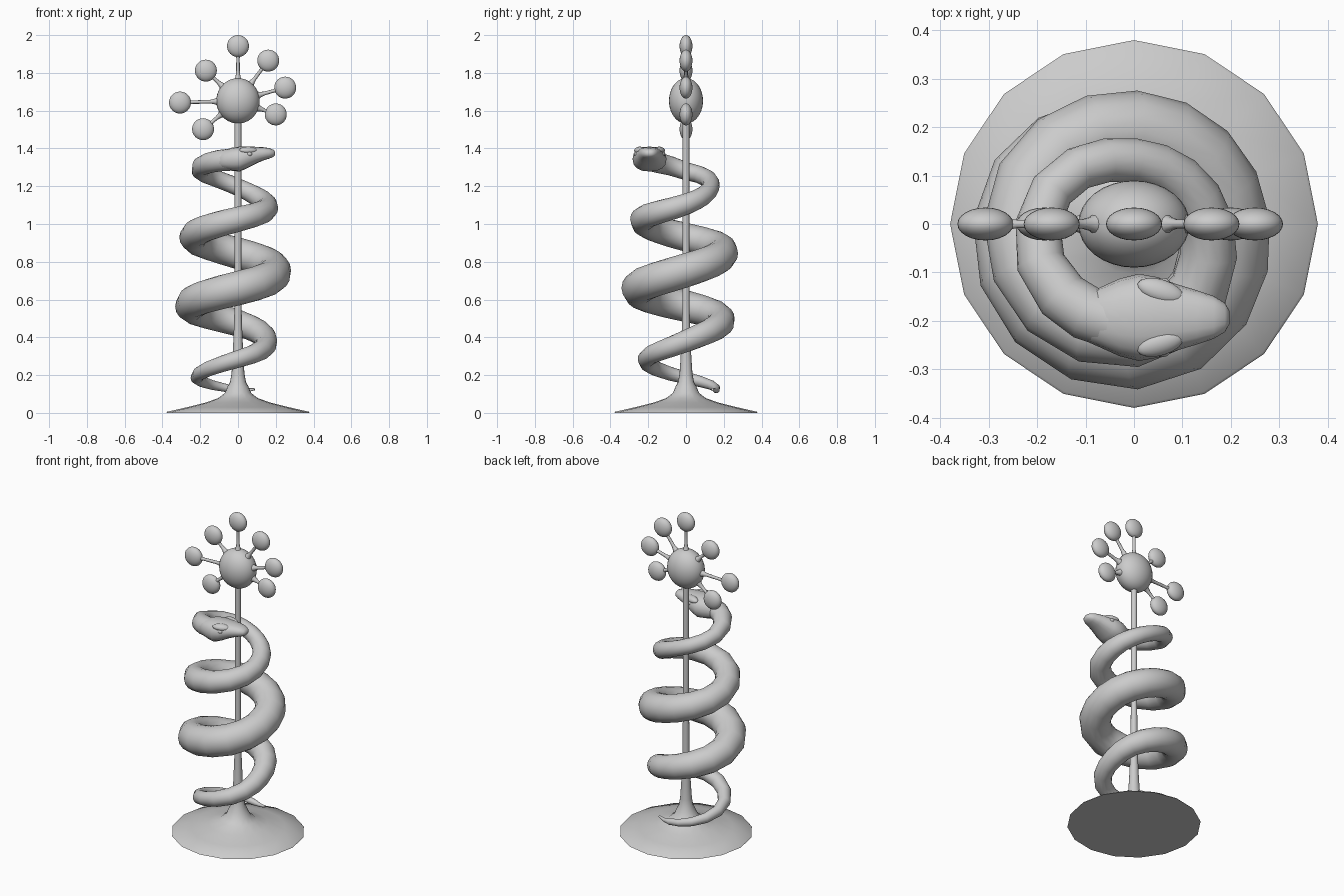
import bpy, bmesh
from math import sin, cos, pi, radians
from mathutils import Vector

if "Cube" in bpy.data.objects:
    bpy.data.objects.remove(bpy.data.objects["Cube"])


def loft(name, rings, angle=50):
    """Skin a list of equal-sized point rings and cap both ends."""
    bm = bmesh.new()
    vs = [[bm.verts.new(p) for p in ring] for ring in rings]
    n = len(rings[0])
    for a, b in zip(vs, vs[1:]):
        for i in range(n):
            j = (i + 1) % n
            bm.faces.new((a[i], a[j], b[j], b[i]))
    bm.faces.new(vs[0][::-1])
    bm.faces.new(vs[-1])
    bmesh.ops.recalc_face_normals(bm, faces=bm.faces)
    me = bpy.data.meshes.new(name)
    bm.to_mesh(me)
    bm.free()
    ob = bpy.data.objects.new(name, me)
    bpy.context.collection.objects.link(ob)
    smooth(ob, angle)
    return ob


def smooth(ob, angle=50):
    bpy.ops.object.select_all(action='DESELECT')
    ob.select_set(True)
    bpy.context.view_layer.objects.active = ob
    bpy.ops.object.shade_smooth_by_angle(angle=radians(angle))


def ring(c, u, v, a, b, n, power=1.0):
    """Ellipse (or squarer oval when power < 1) around c in the plane u, v."""
    pts = []
    for i in range(n):
        t = 2 * pi * i / n
        x, y = cos(t), sin(t)
        x = abs(x) ** power * (1 if x > 0 else -1)
        y = abs(y) ** power * (1 if y > 0 else -1)
        pts.append(c + u * a * x + v * b * y)
    return pts


def ball(name, loc, size, seg=24, rings=16):
    bpy.ops.mesh.primitive_uv_sphere_add(segments=seg, ring_count=rings, radius=1, location=loc)
    ob = bpy.context.object
    ob.name = name
    ob.scale = size
    smooth(ob, 80)
    return ob


X, Y, Z = Vector((1, 0, 0)), Vector((0, 1, 0)), Vector((0, 0, 1))

# Flared base running up into the pole
profile = [(0.38, 0), (0.375, 0.006), (0.27, 0.03), (0.17, 0.055), (0.105, 0.078), (0.07, 0.105),
           (0.055, 0.14), (0.042, 0.165), (0.034, 0.21), (0.028, 0.3), (0.02, 0.5), (0.018, 0.8),
           (0.018, 1.56)]
loft("base_and_pole", [ring(Z * z, X, Y, r, r, 16) for r, z in profile])

# Flattened core with balls on spokes
core = Vector((0, 0, 1.652))
ball("core", core, (0.115, 0.09, 0.12), 32, 20)
for x, z in [(0, 1.942), (0.16, 1.865), (0.25, 1.722), (0.2, 1.58),
             (-0.185, 1.502), (-0.307, 1.643), (-0.17, 1.812)]:
    tip = Vector((x, 0, z))
    ball("outer_ball", tip, (0.058, 0.034, 0.058))
    d = tip - core
    length = d.length
    d.normalize()
    side = d.cross(Y)
    stations = [(0.1, 0.026), (0.122, 0.015), (0.145, 0.01),
                (length - 0.065, 0.009), (length - 0.04, 0.014)]
    loft("spoke", [ring(core + d * s, side, Y, r, r, 10) for s, r in stations])

# Snake body: angle, distance from pole, height, thickness
keys = [(58, 0.165, 0.125, 0.006), (90, 0.16, 0.122, 0.018), (180, 0.218, 0.185, 0.033),
        (270, 0.21, 0.285, 0.046), (360, 0.15, 0.38, 0.058), (450, 0.185, 0.475, 0.07),
        (540, 0.25, 0.565, 0.083), (630, 0.252, 0.66, 0.09), (720, 0.192, 0.755, 0.089),
        (810, 0.193, 0.845, 0.083), (900, 0.236, 0.93, 0.075), (990, 0.23, 1.025, 0.066),
        (1080, 0.15, 1.105, 0.056), (1170, 0.131, 1.195, 0.046), (1260, 0.198, 1.28, 0.047),
        (1305, 0.21, 1.325, 0.055), (1338, 0.205, 1.34, 0.058)]
samples = []
for i in range(len(keys) - 1):
    p = [Vector(keys[min(max(k, 0), len(keys) - 1)]) for k in range(i - 1, i + 3)]
    steps = 4 if keys[i + 1][0] - keys[i][0] > 60 else 2
    for s in range(steps):
        t = s / steps
        h = (p[1] * 2 + (p[2] - p[0]) * t + (p[0] * 2 - p[1] * 5 + p[2] * 4 - p[3]) * t ** 2
             + (p[1] * 3 - p[0] - p[2] * 3 + p[3]) * t ** 3) * 0.5
        # keep the turning rate even across uneven key spacing
        h[0] = keys[i][0] + (keys[i + 1][0] - keys[i][0]) * t
        samples.append(h)
samples.append(Vector(keys[-1]))
path = [Vector((r * cos(radians(a)), r * sin(radians(a)), z)) for a, r, z, w in samples]
body = []
for i, c in enumerate(path):
    d = (path[min(i + 1, len(path) - 1)] - path[max(i - 1, 0)]).normalized()
    u = d.cross(Z).normalized()
    body.append(ring(c, u, u.cross(d), samples[i][3], samples[i][3], 16))
loft("snake_body", body)

# Snake head: x, centre height, half width, half height
head_keys = [(-0.12, 1.333, 0.04, 0.035), (-0.07, 1.34, 0.062, 0.052), (-0.03, 1.343, 0.08, 0.062),
             (0.01, 1.344, 0.09, 0.066), (0.05, 1.353, 0.083, 0.057), (0.09, 1.363, 0.068, 0.046),
             (0.13, 1.371, 0.056, 0.036), (0.165, 1.374, 0.044, 0.028), (0.188, 1.374, 0.03, 0.019),
             (0.197, 1.374, 0.014, 0.008)]
loft("snake_head", [ring(Vector((x, -0.193, z)), Y, Z, a, b, 16, 0.85)
                    for x, z, a, b in head_keys], 80)

# Eyes under brow ridges
for s in (-1, 1):
    ball("eye", (0.06, -0.193 + s * 0.07, 1.37), (0.015, 0.012, 0.012), 12, 8)
    brow = ball("brow", (0.055, -0.193 + s * 0.055, 1.391), (0.05, 0.024, 0.018), 16, 10)
    brow.rotation_euler = (s * -0.3, 0, s * -0.3)
